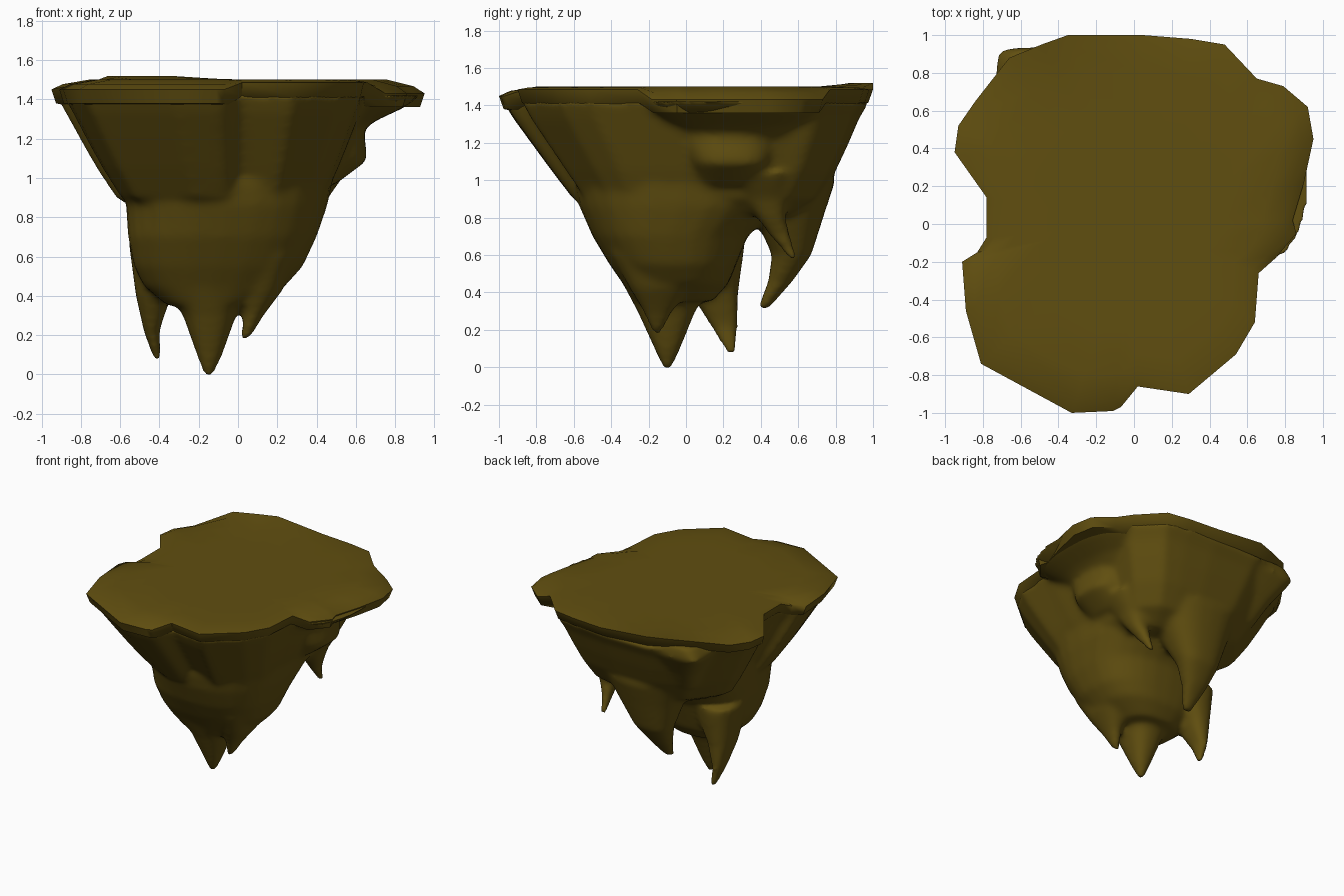
import bpy, bmesh, math
from mathutils import Vector

cube = bpy.data.objects.get("Cube")
if cube:
    bpy.data.objects.remove(cube)

EARTH = (0.118, 0.077, 0.005, 1)
earth = bpy.data.materials.new("dark olive earth")
earth.use_nodes = True
earth.diffuse_color = EARTH
bsdf = next(n for n in earth.node_tree.nodes if n.type == 'BSDF_PRINCIPLED')
bsdf.inputs["Base Color"].default_value = EARTH
bsdf.inputs["Roughness"].default_value = 0.9

# Ragged ground outline, counter-clockwise from the west corner
outline = [(-.95, .38), (-.78, .14), (-.78, -.07), (-.83, -.15), (-.91, -.2),
           (-.89, -.46), (-.81, -.74), (-.33, -1), (-.11, -.99), (-.07, -.97),
           (.02, -.86), (.29, -.9), (.54, -.69), (.64, -.52), (.66, -.26),
           (.75, -.18), (.86, -.05), (.84, .02), (.9, .22), (.95, .45),
           (.92, .62), (.79, .73), (.65, .77), (.48, .95), (.3, .98),
           (.05, 1), (-.35, 1), (-.49, .95), (-.66, .88), (-.84, .65),
           (-.93, .52)]


def skin(bm, rings):
    """Bridge rings of points from top to bottom and close both ends."""
    loops = [[bm.verts.new(p) for p in ring] for ring in rings]
    n = len(loops[0])
    for a, b in zip(loops, loops[1:]):
        for i in range(n):
            j = (i + 1) % n
            bm.faces.new((a[i], b[i], b[j], a[j]))
    bm.faces.new(loops[0])
    bm.faces.new(loops[-1][::-1])


def oval(z, x0, x1, y0, y1, power=0.8, sides=28):
    """Squared oval filling a box at height z; low powers are boxier."""
    pts = []
    for k in range(sides):
        t = math.tau * k / sides
        c, s = math.cos(t), math.sin(t)
        px = math.copysign(abs(c) ** power, c)
        py = math.copysign(abs(s) ** power, s)
        pts.append(Vector(((x0 + x1 + px * (x1 - x0)) / 2,
                           (y0 + y1 + py * (y1 - y0)) / 2, z)))
    return pts


def inset(factor, height, east=1, shift=0):
    """Outline scaled about the middle, cut off beyond the east limit."""
    return [Vector((min(x, east) * factor, y * factor + shift, height(x, y)))
            for x, y in outline]


def rim_height(x, y):
    if x > .66:
        return 1.43
    if y < -.92 or x < -.8:
        return 1.45
    return 1.52 if y > .85 and x < -.2 else 1.485


def add_object(name, bm):
    bmesh.ops.recalc_face_normals(bm, faces=bm.faces)
    mesh = bpy.data.meshes.new(name)
    bm.to_mesh(mesh)
    bm.free()
    mesh.materials.append(earth)
    obj = bpy.data.objects.new(name, mesh)
    bpy.context.collection.objects.link(obj)
    return obj


# Upper rock follows the ground outline: (height, scale, y shift)
upper_rock = [(1.43, .985, 0), (1.33, .925, 0), (1.2, .85, .02),
              (1.05, .76, .04), (.9, .655, .05), (.81, .5, .06)]

# Lower masses: stacks of (height, x range, y range)
front_mass = [(.98, -.57, .48, -.6, .55), (.86, -.57, .455, -.57, .5),
              (.7, -.56, .4, -.5, .33), (.55, -.53, .33, -.41, .27),
              (.45, -.48, .24, -.34, .23), (.35, -.36, .08, -.28, .14)]
main_tip = [(.6, -.45, .12, -.42, .22), (.3, -.28, -.01, -.26, .05),
            (.1, -.21, -.08, -.17, -.03), (-.015, -.17, -.13, -.12, -.08)]
left_tip = [(.7, -.56, -.2, -.1, .32), (.4, -.52, -.34, .02, .28),
            (.22, -.48, -.4, .13, .28), (.07, -.43, -.39, .22, .27)]
right_tip = [(.6, 0, .3, -.4, .1), (.42, .02, .22, -.3, .02),
             (.3, .03, .13, -.23, -.07), (.18, .01, .06, -.18, -.13)]
back_fang = [(1, -.42, .28, .22, .8), (.82, -.34, .17, .36, .74),
             (.6, -.27, .04, .46, .67), (.46, -.23, -.04, .44, .57),
             (.31, -.18, -.11, .38, .44)]
small_fang = [(1.04, .1, .56, .18, .6), (.9, .23, .46, .3, .55),
              (.8, .27, .42, .38, .53), (.7, .29, .37, .45, .56),
              (.57, .3, .34, .56, .6)]
east_bulge = [(1.36, .2, .6, -.2, .62), (1.25, .2, .64, -.06, .52),
              (1.09, .2, .66, .02, .46), (.97, .2, .5, .05, .42)]
shelf_root = [(1.42, .3, .93, -.22, .75), (1.36, .3, .85, -.17, .7),
              (1.29, .3, .7, -.08, .62), (1.2, .3, .58, 0, .55)]
# Low ledge that sticks out under the back west corner
back_ledge = [(1.47, -.68, -.3, .4, .92, .35), (1.38, -.74, -.3, .4, .94, .35),
              (1.2, -.63, -.3, .4, .82, .5), (1.03, -.55, -.3, .4, .72, .6)]

bm = bmesh.new()
skin(bm, [inset(scale, lambda x, y: z, .67, shift)
          for z, scale, shift in upper_rock])
for mass in (front_mass, main_tip, left_tip, right_tip, back_fang, small_fang,
             east_bulge, shelf_root, back_ledge):
    skin(bm, [oval(*row) for row in mass])
rock = add_object("hanging_rock", bm)

# Fuse the masses into one soft rock
fuse = rock.modifiers.new("fuse", 'REMESH')
fuse.mode = 'VOXEL'
fuse.voxel_size = 0.02
fuse.use_smooth_shade = True
soften = rock.modifiers.new("soften", 'SMOOTH')
soften.factor = 0.5
soften.iterations = 12

# Thin ground cap with a drooping rim
bm = bmesh.new()
skin(bm, [
    inset(.55, lambda x, y: 1.5),
    inset(.8, lambda x, y: 1.5),
    inset(.94, lambda x, y: rim_height(x, y) * .5 + .752),
    inset(1, rim_height),
    inset(.975, lambda x, y: rim_height(x, y) - .07),
    inset(.88, lambda x, y: 1.36),
    inset(.6, lambda x, y: 1.34),
])
cap = add_object("ground_cap", bm)
bpy.ops.object.select_all(action='DESELECT')
cap.select_set(True)
bpy.context.view_layer.objects.active = cap
bpy.ops.object.shade_smooth_by_angle(angle=math.radians(50))
